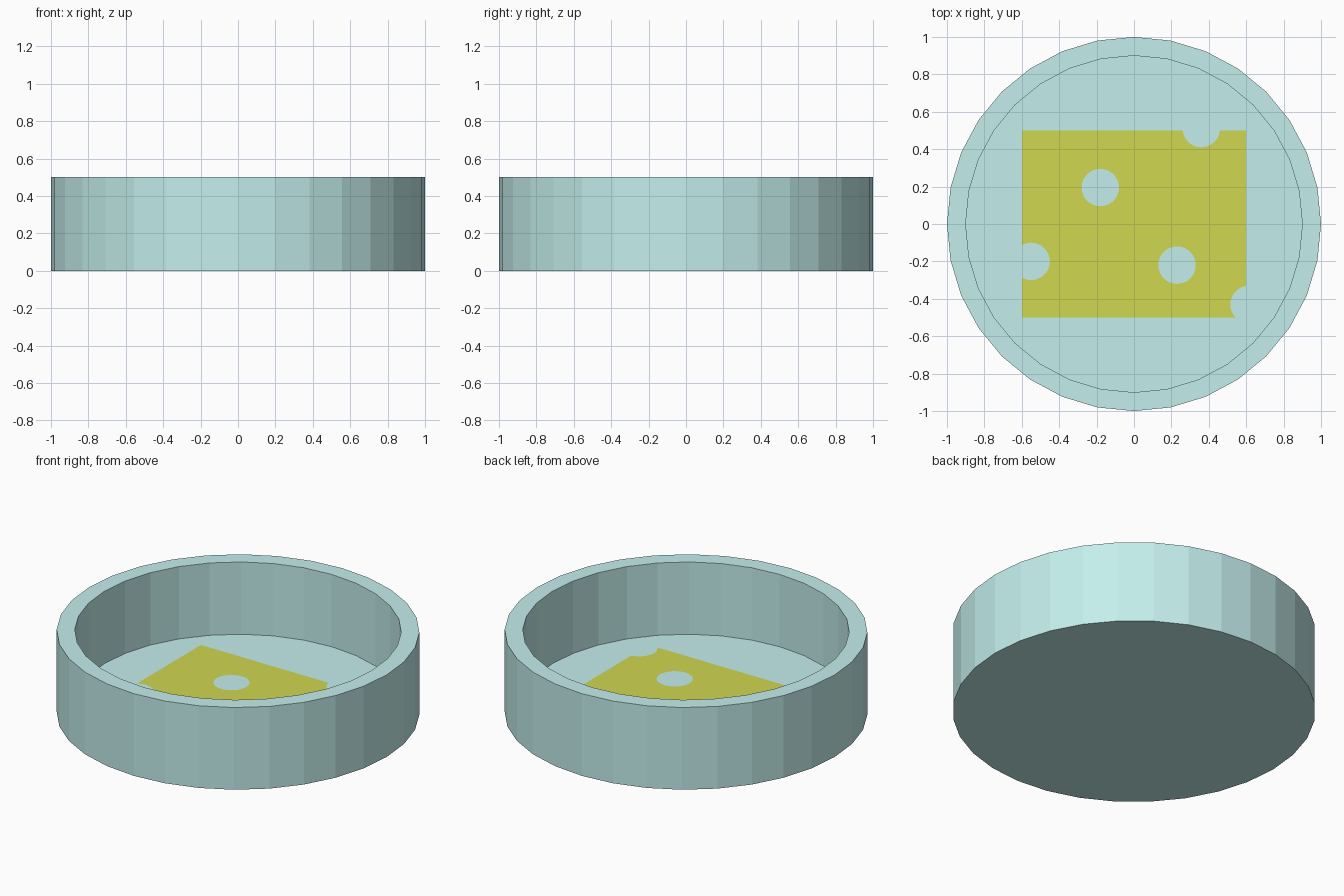
import bpy, bmesh, math
from mathutils import Vector
from mathutils.geometry import delaunay_2d_cdt

if "Cube" in bpy.data.objects:
    bpy.data.objects.remove(bpy.data.objects["Cube"])


def material(name, color):
    m = bpy.data.materials.new(name)
    m.diffuse_color = (*color, 1)
    m.use_nodes = True
    m.node_tree.nodes["Principled BSDF"].inputs["Base Color"].default_value = m.diffuse_color
    return m


def add_object(name, bm, mat):
    bmesh.ops.recalc_face_normals(bm, faces=bm.faces)
    mesh = bpy.data.meshes.new(name)
    bm.to_mesh(mesh)
    bm.free()
    mesh.materials.append(mat)
    obj = bpy.data.objects.new(name, mesh)
    bpy.context.collection.objects.link(obj)
    return obj


def circle(cx, cy, r, n=32):
    return [Vector((cx + r * math.cos(2 * math.pi * i / n),
                    cy + r * math.sin(2 * math.pi * i / n))) for i in range(n)]


# Round open dish: outer wall, rim, inner wall, floor
FLOOR = 0.06
bm = bmesh.new()
rings = [[bm.verts.new((p.x, p.y, z)) for p in circle(0, 0, r)]
         for r, z in [(1, 0), (1, 0.5), (0.9, 0.5), (0.9, FLOOR)]]
for a, b in zip(rings, rings[1:]):
    for i in range(32):
        j = (i + 1) % 32
        bm.faces.new((a[i], a[j], b[j], b[i]))
bm.faces.new(rings[0][::-1])
bm.faces.new(rings[-1])
add_object("dish", bm, material("pale_teal", (0.55, 0.86, 0.84)))

# Thin flat sheet with round holes and edge bites
HX, HY, R = 0.6, 0.5, 0.1
holes = [(-0.18, 0.195), (0.23, -0.22), (0.36, 0.51), (-0.55, -0.2), (0.615, -0.43)]
loops = [[Vector(p) for p in ((-HX, -HY), (HX, -HY), (HX, HY), (-HX, HY))]]
loops += [circle(x, y, R) for x, y in holes]
points, edges = [], []
for loop in loops:
    s, n = len(points), len(loop)
    points += loop
    edges += [(s + i, s + (i + 1) % n) for i in range(n)]
verts, _, tris, *_ = delaunay_2d_cdt(points, edges, [], 0, 1e-5)
bm = bmesh.new()
bv = [bm.verts.new((v.x, v.y, FLOOR + 0.003)) for v in verts]
for t in tris:
    c = sum((verts[i] for i in t), Vector((0, 0))) / len(t)
    inside = abs(c.x) < HX and abs(c.y) < HY
    if inside and all((c - Vector(h)).length > R * 0.995 for h in holes):
        f = bm.faces.new([bv[i] for i in t])
        f.normal_update()
        if f.normal.z < 0:
            f.normal_flip()
bmesh.ops.delete(bm, geom=[v for v in bm.verts if not v.link_faces], context='VERTS')
bmesh.ops.dissolve_limit(bm, angle_limit=0.01, verts=bm.verts, edges=bm.edges)
sheet = add_object("floor_sheet", bm, material("yellow_green", (0.63, 0.68, 0.08)))
if sheet.data.polygons[0].normal.z < 0:
    sheet.data.flip_normals()
